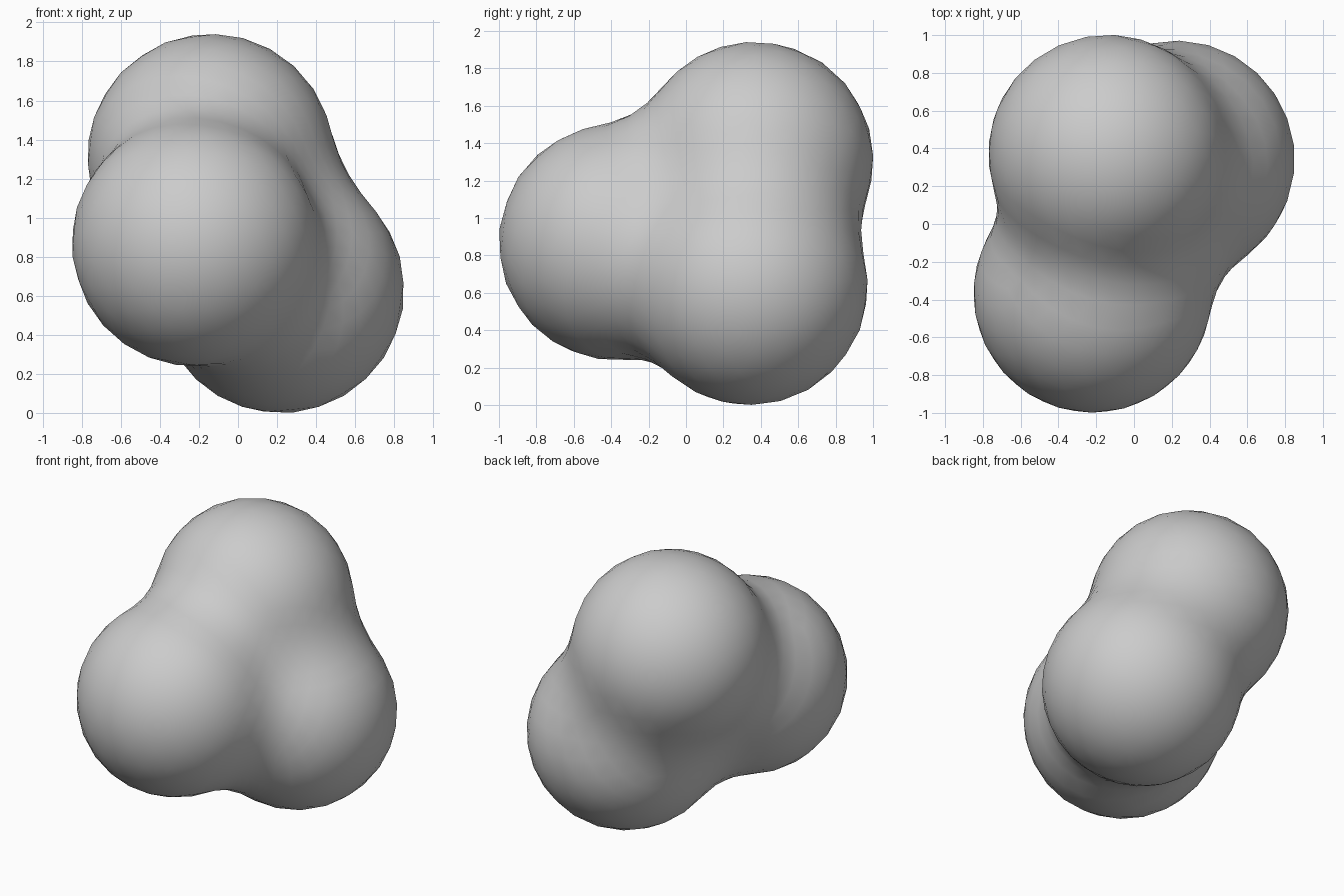
import bpy, bmesh
from mathutils import Vector

if "Cube" in bpy.data.objects:
    bpy.data.objects.remove(bpy.data.objects["Cube"])

# three soft lobes that melt together (front, top, lower right)
LOBES = [Vector((-0.22, -0.37, 0.87)),
         Vector((-0.14, 0.37, 1.31)),
         Vector((0.22, 0.34, 0.63))]
REACH = 0.91                                # influence radius of a lobe
LEVEL = (1 - (0.632 / REACH) ** 2) ** 3     # one lobe alone has radius 0.63


def field(p):
    return sum(max(0.0, 1 - (p - c).length_squared / REACH ** 2) ** 3 for c in LOBES)


def surface_point(origin, direction):
    # walk inwards to the skin, then refine by bisection
    t = 2.0
    while t > 0.05 and field(origin + direction * t) < LEVEL:
        t -= 0.04
    lo, hi = t, t + 0.04
    for _ in range(16):
        mid = (lo + hi) / 2
        if field(origin + direction * mid) < LEVEL:
            hi = mid
        else:
            lo = mid
    return origin + direction * lo


# blended body: a sphere shrink-fitted to the lobes' common skin
centre = sum(LOBES, Vector()) / 3
bm = bmesh.new()
bmesh.ops.create_icosphere(bm, subdivisions=4, radius=1)
for v in bm.verts:
    v.co = surface_point(centre, v.co.normalized())

# even out the face spacing, then settle back on the skin
for _ in range(4):
    bmesh.ops.smooth_vert(bm, verts=bm.verts, factor=0.5,
                          use_axis_x=True, use_axis_y=True, use_axis_z=True)
    for v in bm.verts:
        v.co = surface_point(centre, (v.co - centre).normalized())
for f in bm.faces:
    f.smooth = True
bmesh.ops.recalc_face_normals(bm, faces=bm.faces)

mesh = bpy.data.meshes.new("three_lobed_blob")
bm.to_mesh(mesh)
bm.free()
bpy.context.collection.objects.link(bpy.data.objects.new("three_lobed_blob", mesh))
